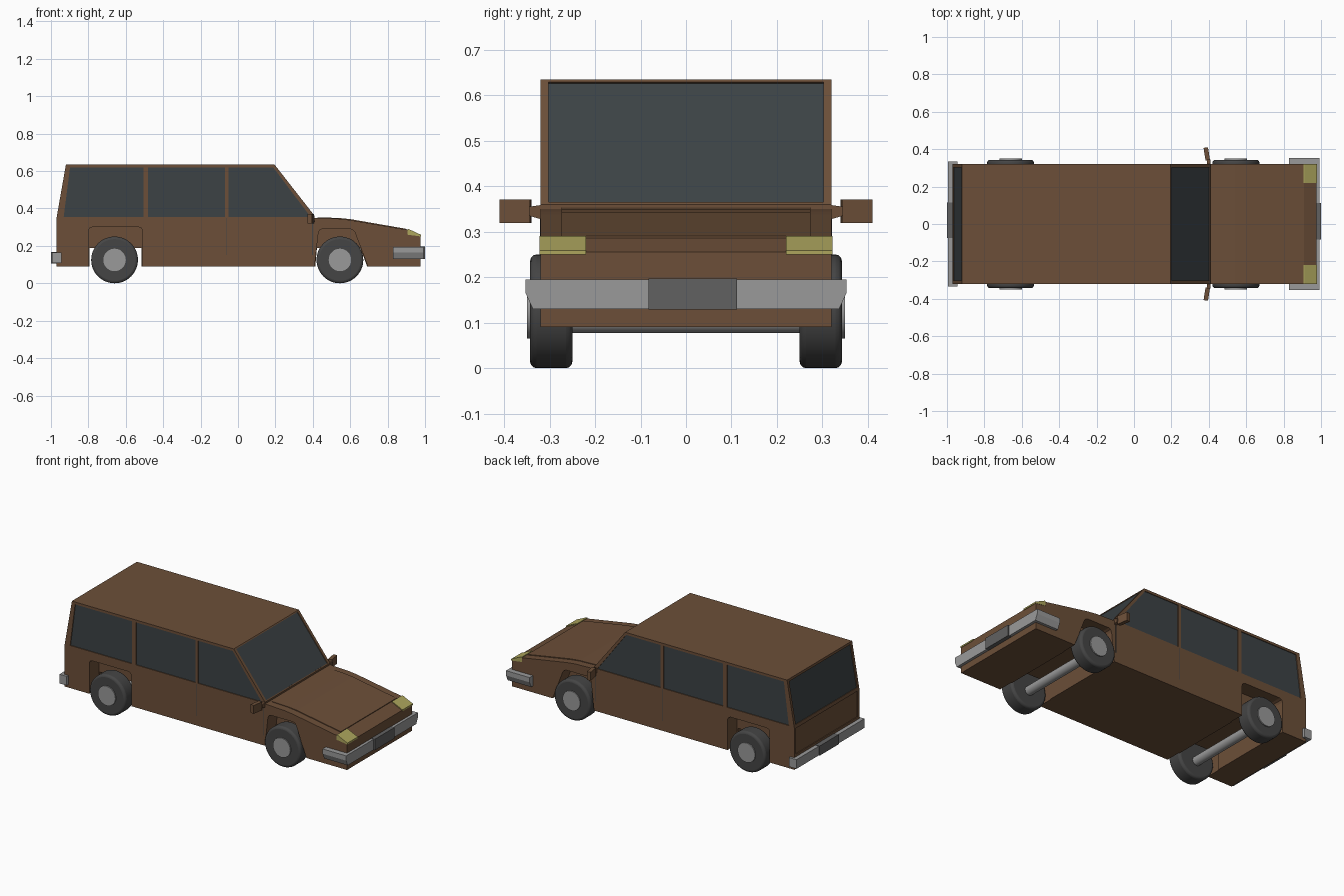
import bpy, bmesh, math
from mathutils import Vector

if "Cube" in bpy.data.objects:
    bpy.data.objects.remove(bpy.data.objects["Cube"])


def material(name, rgb):
    m = bpy.data.materials.new(name)
    m.diffuse_color = (*rgb, 1)
    m.use_nodes = True
    m.node_tree.nodes["Principled BSDF"].inputs["Base Color"].default_value = m.diffuse_color
    return m


BROWN = material("brown_paint", (0.15, 0.078, 0.04))
GLASS = material("dark_glass", (0.045, 0.055, 0.06))
RUBBER = material("rubber", (0.06, 0.06, 0.06))
LAMP = material("lamp_yellow", (0.42, 0.38, 0.11))
PLATE = material("plate_grey", (0.12, 0.12, 0.12))
METAL = material("metal", (0.32, 0.32, 0.32))


def prism(name, pts, lo, hi, mat=None, axis="y", bevel=0):
    """Extrude an outline: xz points along y, or yz points along x."""
    bm = bmesh.new()
    place = (lambda a, b, d: (a, d, b)) if axis == "y" else (lambda a, b, d: (d, a, b))
    f = bm.faces.new([bm.verts.new(place(a, b, lo)) for a, b in pts])
    ext = bmesh.ops.extrude_face_region(bm, geom=[f])["geom"]
    move = (0, hi - lo, 0) if axis == "y" else (hi - lo, 0, 0)
    bmesh.ops.translate(bm, vec=move, verts=[v for v in ext if isinstance(v, bmesh.types.BMVert)])
    bmesh.ops.recalc_face_normals(bm, faces=bm.faces)
    if bevel:
        bmesh.ops.bevel(bm, geom=bm.edges[:], offset=bevel, segments=1, affect="EDGES")
    me = bpy.data.meshes.new(name)
    bm.to_mesh(me)
    bm.free()
    ob = bpy.data.objects.new(name, me)
    bpy.context.collection.objects.link(ob)
    if mat:
        me.materials.append(mat)
    return ob


def box(name, x, y, z, mat=None, bevel=0):
    return prism(name, [(x[0], z[0]), (x[1], z[0]), (x[1], z[1]), (x[0], z[1])], *y, mat, "y", bevel)


def slab(p, q, t0, t1, inner, outer):
    """Outline of a thin layer beside the body edge p-q (outside is to the right)."""
    p, q = Vector(p), Vector(q)
    d = q - p
    n = Vector((d.y, -d.x)).normalized()
    a, b = p + d * t0, p + d * t1
    return [tuple(a + n * inner), tuple(b + n * inner), tuple(b + n * outer), tuple(a + n * outer)]


def cylinder(name, r, x, y0, y1, z, mat, bevel=0, sides=48):
    bpy.ops.mesh.primitive_cylinder_add(vertices=sides, radius=r, depth=abs(y1 - y0),
                                        location=(x, (y0 + y1) / 2, z), rotation=(math.pi / 2, 0, 0))
    ob = bpy.context.object
    ob.name = name
    ob.data.materials.append(mat)
    if bevel:
        m = ob.modifiers.new("Bevel", "BEVEL")
        m.width, m.segments = bevel, 3
        m.limit_method, m.angle_limit = "ANGLE", math.radians(40)
    bpy.ops.object.shade_smooth_by_angle(angle=math.radians(35))
    return ob


def cut(target, cutter):
    m = target.modifiers.new("Cut", "BOOLEAN")
    m.operation, m.solver, m.object = "DIFFERENCE", "EXACT", cutter
    bpy.context.view_layer.objects.active = target
    bpy.ops.object.modifier_apply(modifier=m.name)
    bpy.data.objects.remove(cutter)


W = 0.32

# Body shell
body = prism("body", [(-0.97, 0.09), (0.975, 0.09), (0.975, 0.255), (0.91, 0.285), (0.60, 0.338),
                      (0.54, 0.345), (0.41, 0.35), (0.41, 0.36), (0.195, 0.635), (-0.92, 0.635),
                      (-0.97, 0.35)], -W, W, BROWN)

# Wheel wells: tall at the sides, low channel right across
rear_arch = [(-0.80, 0.05), (-0.80, 0.28), (-0.794, 0.294), (-0.78, 0.30), (-0.53, 0.30),
             (-0.516, 0.294), (-0.51, 0.28), (-0.51, 0.05)]
front_arch = [(0.405, 0.05), (0.43, 0.27), (0.437, 0.284), (0.45, 0.29), (0.60, 0.29),
              (0.615, 0.285), (0.625, 0.272), (0.71, 0.05)]
channels = [[(-0.795, 0.05), (-0.795, 0.19), (-0.515, 0.19), (-0.515, 0.05)],
            [(0.41, 0.05), (0.422, 0.19), (0.654, 0.19), (0.705, 0.05)]]
for arch in (rear_arch, front_arch):
    for s in (-1, 1):
        cut(body, prism("cutter", arch, s * 0.225, s * 0.5))
for ch in channels:
    cut(body, prism("cutter", ch, -0.5, 0.5))

# Side windows, recessed in the shell
side_windows = [[(-0.932, 0.355), (-0.505, 0.355), (-0.505, 0.62), (-0.898, 0.62)],
                [(-0.48, 0.355), (-0.07, 0.355), (-0.07, 0.62), (-0.48, 0.62)],
                [(-0.05, 0.355), (0.388, 0.355), (0.188, 0.62), (-0.05, 0.62)]]
for i, win in enumerate(side_windows):
    for s, side in ((-1, "right"), (1, "left")):
        cut(body, prism("cutter", win, s * (W - 0.006), s * 0.4))
        prism(f"window_{side}_{i + 1}", win, s * 0.305, s * (W - 0.005), GLASS)

# Windscreen, rear window and tailgate panel
for name, p, q, t0, t1, mat in (
        ("windscreen", (0.41, 0.36), (0.195, 0.635), 0.02, 0.98, GLASS),
        ("rear_window", (-0.92, 0.635), (-0.97, 0.35), 0.05, 0.95, GLASS),
        ("tailgate_panel", (-0.97, 0.35), (-0.97, 0.09), 0.03, 0.65, BROWN)):
    cut(body, prism("cutter", slab(p, q, t0, t1, -0.006, 0.03), -0.302, 0.302))
    prism(name, slab(p, q, t0, t1, -0.02, -0.005), -0.302, 0.302, mat)

# Bonnet panel
prism("bonnet", [(0.425, 0.33), (0.425, 0.353), (0.54, 0.349), (0.60, 0.343), (0.90, 0.291),
                 (0.90, 0.27)], -0.274, 0.274, BROWN)

# Door seams, mirrors and headlights on both sides
for s, side in ((-1, "right"), (1, "left")):
    for i, x in enumerate((-0.06, 0.398)):
        box(f"door_seam_{side}_{i + 1}", (x - 0.002, x + 0.002), (s * 0.31, s * 0.321), (0.15, 0.35), RUBBER)
    prism(f"mirror_arm_{side}", [(s * 0.31, 0.325), (s * 0.345, 0.335), (s * 0.345, 0.355), (s * 0.31, 0.36)],
          0.39, 0.41, BROWN, "x")
    mirror = box(f"mirror_{side}", (-0.012, 0.012), (-0.034, 0.034), (-0.026, 0.026), BROWN)
    mirror.location = (0.389, s * 0.375, 0.345)
    mirror.rotation_euler.z = s * math.radians(9)
    prism(f"headlight_{side}", [(0.905, 0.26), (0.905, 0.291), (0.912, 0.29), (0.979, 0.259), (0.979, 0.25)],
          s * 0.22, s * 0.322, LAMP)

# Bumpers and number plates
prism("front_bumper", [(-0.337, 0.13), (0.337, 0.13), (0.353, 0.165), (0.353, 0.195),
                       (-0.353, 0.195), (-0.353, 0.165)], 0.83, 0.992, METAL, "x")
box("front_plate", (0.95, 1.0), (-0.083, 0.112), (0.129, 0.197), PLATE)
box("rear_bumper", (-0.995, -0.945), (-0.335, 0.335), (0.108, 0.165), METAL)
box("rear_plate", (-1.0, -0.96), (-0.075, 0.115), (0.107, 0.167), PLATE)

# Wheels and axles
for x, end in ((-0.66, "rear"), (0.545, "front")):
    cylinder(f"{end}_axle", 0.028, x, -0.28, 0.28, 0.105, METAL, sides=24)
    for s, side in ((-1, "right"), (1, "left")):
        cylinder(f"{end}_tyre_{side}", 0.125, x, s * 0.25, s * 0.343, 0.125, RUBBER, 0.014)
        cylinder(f"{end}_hub_{side}", 0.06, x, s * 0.30, s * 0.35, 0.125, METAL)
